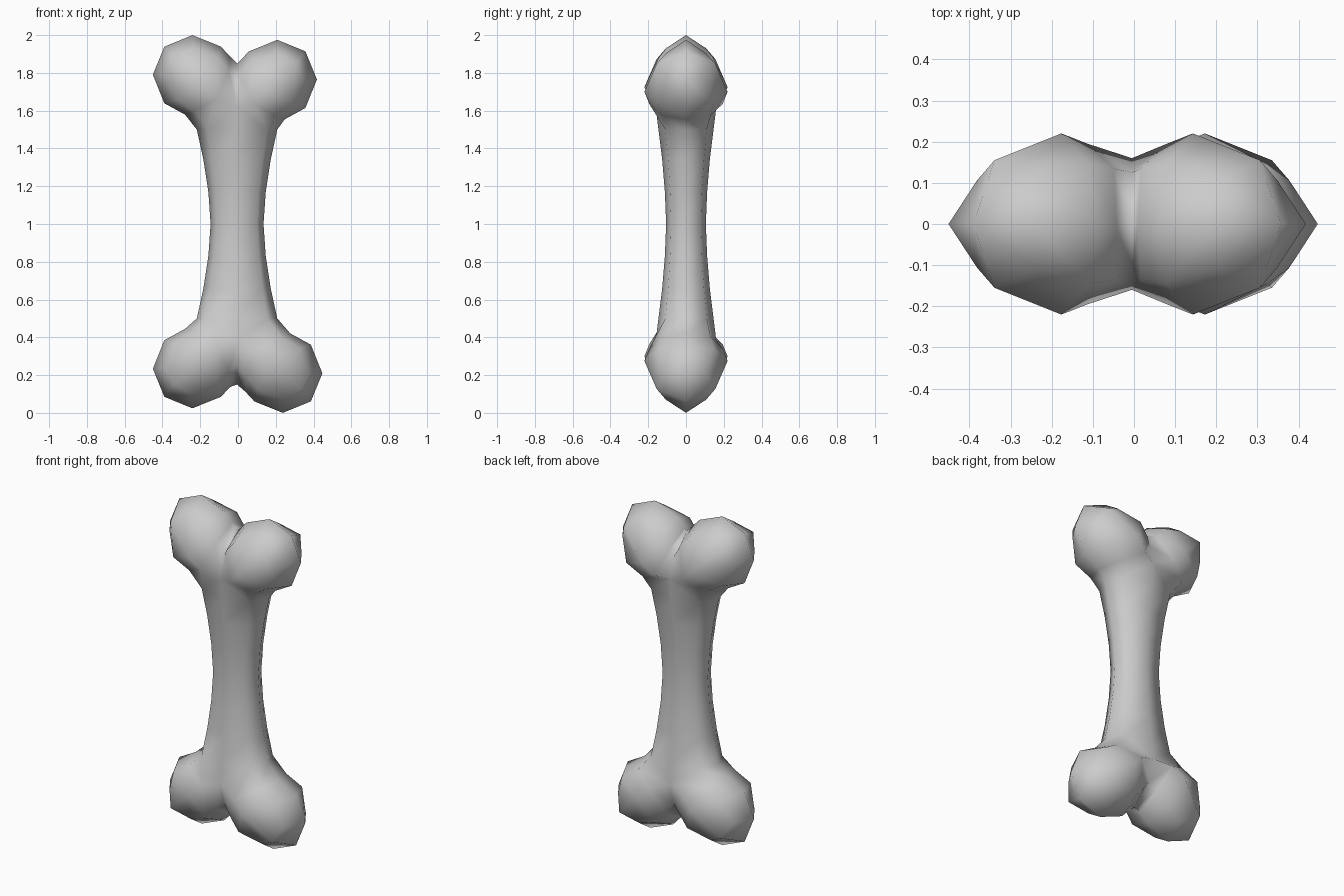
import bpy, bmesh
from mathutils import Vector

cube = bpy.data.objects.get("Cube")
if cube:
    bpy.data.objects.remove(cube)

bone_grey = bpy.data.materials.new("bone grey")
bone_grey.use_nodes = True
COLOUR = (0.6, 0.6, 0.6, 1)
bone_grey.diffuse_color = COLOUR
bone_grey.node_tree.nodes["Principled BSDF"].inputs["Base Color"].default_value = COLOUR

bm = bmesh.new()
MIDDLE = Vector((-0.005, 0, 1))


def loft(rings):
    """Skin a list of equal closed rings, leaving the ends open."""
    loops = [[bm.verts.new(p) for p in ring] for ring in rings]
    n = len(loops[0])
    for a, b in zip(loops, loops[1:]):
        for i in range(n):
            j = (i + 1) % n
            bm.faces.new((a[i], a[j], b[j], b[i]))


def mirror_y(half):
    """Close a five-point half ring into an eight-point ring."""
    return half + [Vector((p.x, -p.y, p.z)) for p in half[3:0:-1]]


# Waisted shaft: (height from the middle, half width, half depth)
END_W, END_D, END_H = 0.213, 0.146, 0.5
HALF = [(0, 0.14, 0.105), (0.17, 0.152, 0.112), (0.34, 0.178, 0.126), (END_H, END_W, END_D)]
profile = [(-h, w, d) for h, w, d in HALF[:0:-1]] + HALF
CORNER = 0.75


def shaft_ring(h, w, d):
    half = [(w, 0), (w * CORNER, d * CORNER), (0, d), (-w * CORNER, d * CORNER), (-w, 0)]
    return mirror_y([MIDDLE + Vector((x, y, h)) for x, y in half])


loft([shaft_ring(*p) for p in profile])

# Knob half rings as (along the diagonal, across it, depth), from top to underside
KNOB = [
    [(-0.07, 0.209, 0), (-0.12, 0.15, 0.135), (-0.18, 0, 0.195), (-0.14, -0.13, 0.13), (-0.12, -0.177, 0)],
    [(0, 0.212, 0), (-0.03, 0.155, 0.145), (-0.09, 0, 0.22), (-0.03, -0.155, 0.145), (0, -0.212, 0)],
    [(0.15, 0.148, 0), (0.1, 0.1, 0.106), (0.13, -0.01, 0.155), (0.1, -0.1, 0.106), (0.15, -0.148, 0)],
    [(0.212, 0, 0)] * 5,
]
NOTCH, VALLEY = 0.85, Vector((0, 0.16, 0.615))


def knob(side, up, x, h):
    # The root ring is shared with the shaft end and the opposite knob
    root = [Vector((0, 0, NOTCH)), Vector((0, 0.125, 0.74)), VALLEY,
            Vector((side * END_W * CORNER, END_D * CORNER, END_H)),
            Vector((side * END_W, 0, END_H))]
    rings = [mirror_y([MIDDLE + Vector((p.x, p.y, up * p.z)) for p in root])]
    centre = Vector((side * x, 0, 1 + up * h))
    along = Vector((side, 0, up)).normalized()
    across = Vector((-side, 0, up)).normalized()
    for half in KNOB:
        rings.append(mirror_y([centre + along * s + across * e + Vector((0, y, 0))
                               for s, e, y in half]))
    loft(rings)


knob(-1, 1, 0.24, 0.789)
knob(1, 1, 0.207, 0.764)
knob(-1, -1, 0.24, 0.765)
knob(1, -1, 0.236, 0.789)

# Triangles running from the shaft up between each pair of knobs
for up in (-1, 1):
    for face in (-1, 1):
        for side in (-1, 1):
            corners = [(side * END_W * CORNER, END_D * CORNER, END_H), (0, END_D, END_H), VALLEY]
            bm.faces.new([bm.verts.new(MIDDLE + Vector((x, face * y, up * z)))
                          for x, y, z in corners])

# Weld everything into one smooth skin
bmesh.ops.remove_doubles(bm, verts=bm.verts, dist=0.001)
bmesh.ops.recalc_face_normals(bm, faces=bm.faces)
mesh = bpy.data.meshes.new("bone")
bm.to_mesh(mesh)
bm.free()
mesh.materials.append(bone_grey)
for polygon in mesh.polygons:
    polygon.use_smooth = True
bone = bpy.data.objects.new("bone", mesh)
bpy.context.collection.objects.link(bone)
